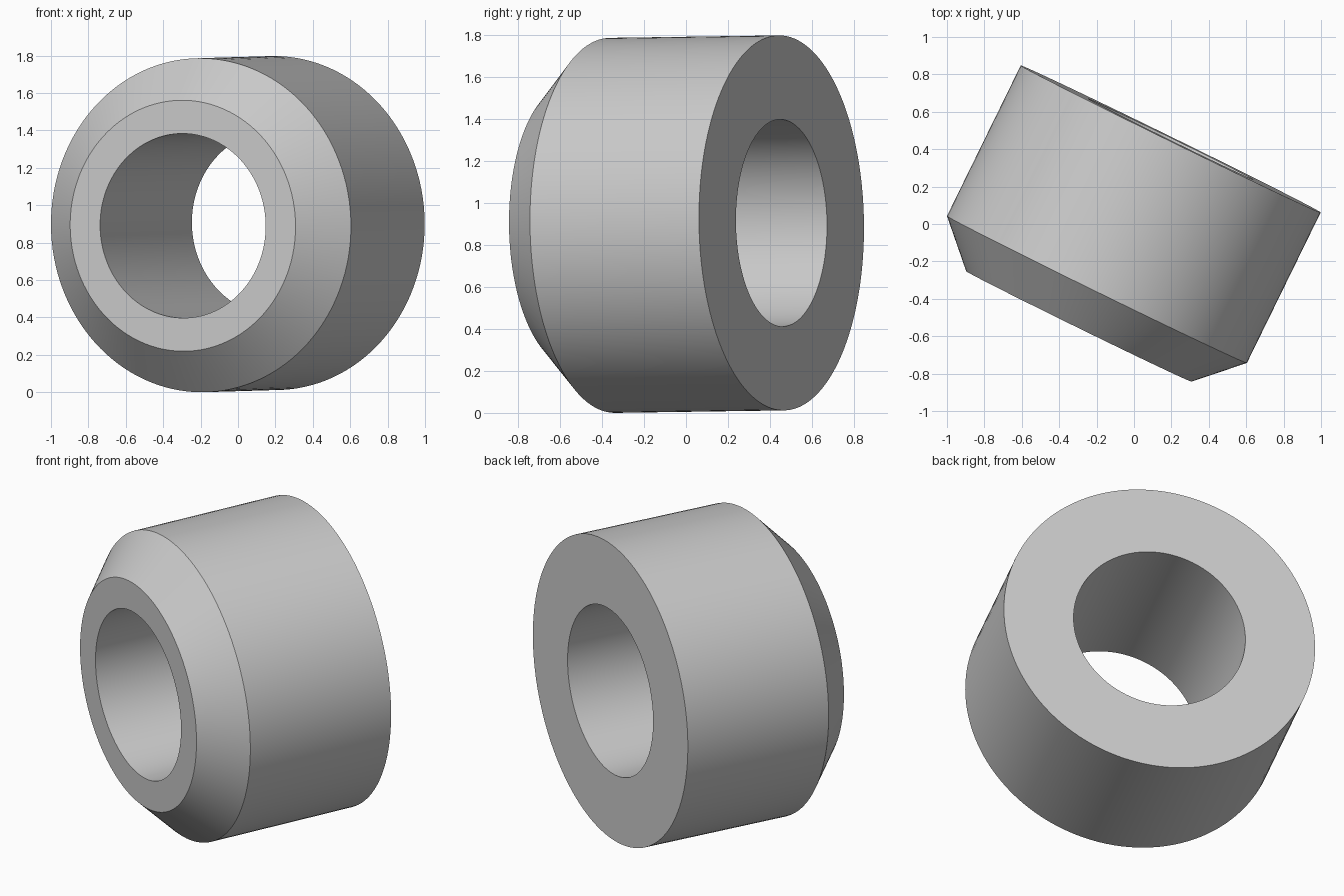
import bpy
import bmesh
from math import radians, tau
from mathutils import Matrix

cube = bpy.data.objects.get("Cube")
if cube:
    bpy.data.objects.remove(cube, do_unlink=True)

# Plain grey material
grey = bpy.data.materials.new("plain_grey")
grey.use_nodes = True
colour = (0.6, 0.6, 0.6, 1)
grey.diffuse_color = colour
grey.node_tree.nodes["Principled BSDF"].inputs["Base Color"].default_value = colour

# Ring dimensions: the shoulder is where the taper meets the cylinder
OUTER, NOSE, BORE = 0.893, 0.671, 0.493
FRONT, BACK = -0.22, 0.896
SEGMENTS = 128


def lathe(name, profile, material):
    """Revolve a closed (radius, y) profile around the y axis."""
    bm = bmesh.new()
    verts = [bm.verts.new((r, y, 0)) for r, y in profile]
    edges = [bm.edges.new((v, verts[(i + 1) % len(verts)]))
             for i, v in enumerate(verts)]
    bmesh.ops.spin(bm, geom=verts + edges, cent=(0, 0, 0), axis=(0, 1, 0),
                   angle=tau, steps=SEGMENTS, use_merge=True)
    bmesh.ops.remove_doubles(bm, verts=bm.verts[:], dist=0.0001)
    bmesh.ops.recalc_face_normals(bm, faces=bm.faces[:])
    mesh = bpy.data.meshes.new(name)
    bm.to_mesh(mesh)
    bm.free()
    mesh.materials.append(material)
    obj = bpy.data.objects.new(name, mesh)
    bpy.context.collection.objects.link(obj)
    return obj


# Bored ring with a tapered nose at the front
ring = lathe("tapered_ring", [(BORE, FRONT), (NOSE, FRONT), (OUTER, 0),
                              (OUTER, BACK), (BORE, BACK)], grey)

# Turned aside and tipped very slightly upward at the back
ring.matrix_world = (Matrix.Translation((-0.198, -0.35, 0.893))
                     @ Matrix.Rotation(radians(-26.1), 4, "Z")
                     @ Matrix.Rotation(radians(0.75), 4, "X"))

# Smooth round walls, crisp rims
bpy.ops.object.select_all(action="DESELECT")
ring.select_set(True)
bpy.context.view_layer.objects.active = ring
bpy.ops.object.shade_smooth_by_angle(angle=radians(25))
